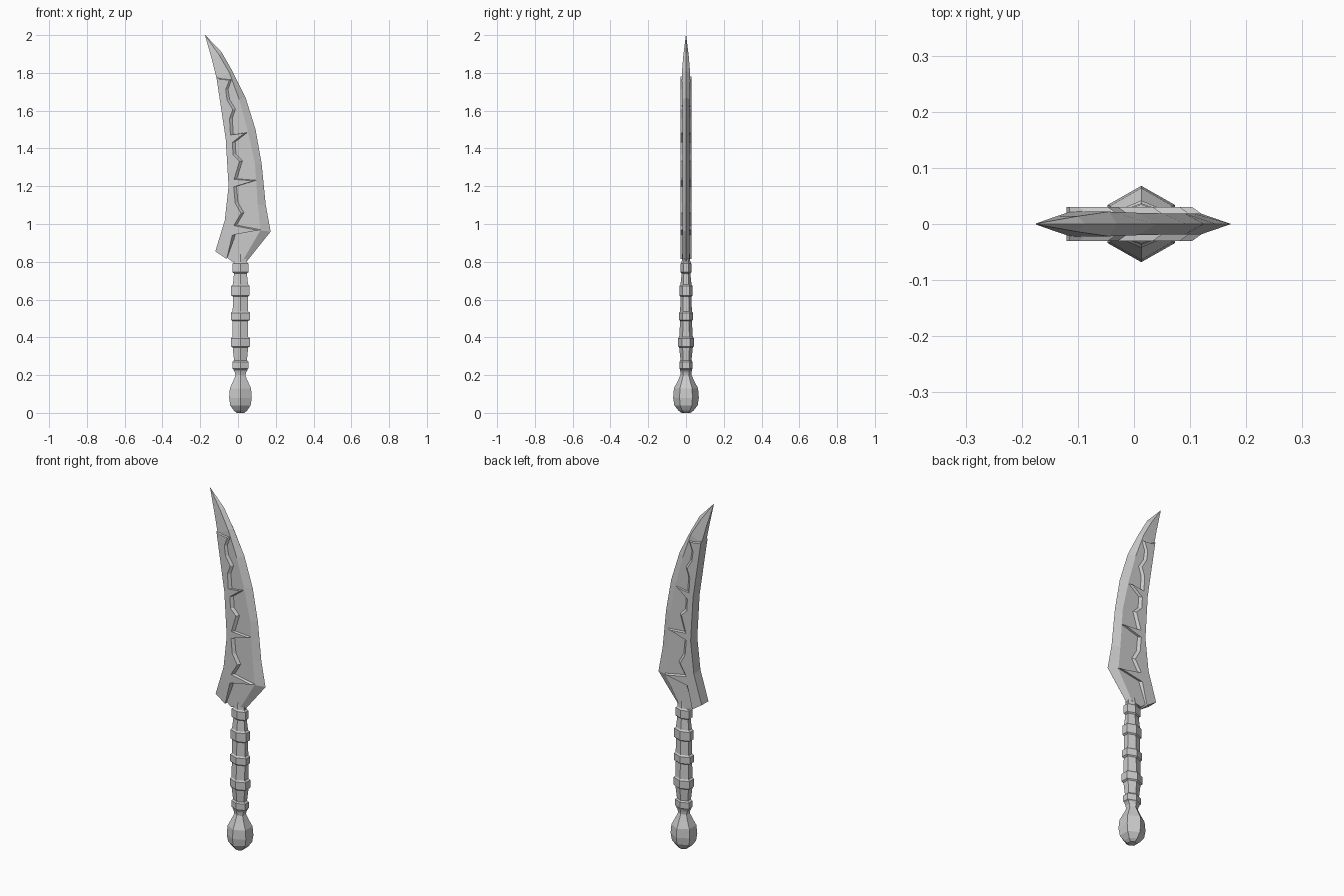
import bpy, bmesh


def loft(name, rings):
    """Skin a list of equal-length closed rings and cap both ends."""
    bm = bmesh.new()
    rows = [[bm.verts.new(p) for p in r] for r in rings]
    n = len(rows[0])
    for a, b in zip(rows, rows[1:]):
        for i in range(n):
            j = (i + 1) % n
            bm.faces.new((a[i], a[j], b[j], b[i]))
    bm.faces.new(rows[0][::-1])
    bm.faces.new(rows[-1])
    bmesh.ops.remove_doubles(bm, verts=bm.verts, dist=0.0005)
    bmesh.ops.recalc_face_normals(bm, faces=bm.faces)
    mesh = bpy.data.meshes.new(name)
    bm.to_mesh(mesh)
    bm.free()
    obj = bpy.data.objects.new(name, mesh)
    bpy.context.collection.objects.link(obj)
    return obj


CX = 0.013  # handle axis


def hex_ring(z, w, r):
    return [(CX + w * sx, r * sy, z) for sx, sy in
            ((0, -1), (1, -.5), (1, .5), (0, 1), (-1, .5), (-1, -.5))]


# pommel: six-sided bulb
loft("pommel", [hex_ring(*p) for p in (
    (0, .02, .024), (.012, .035, .04), (.04, .054, .062), (.08, .06, .068),
    (.13, .056, .064), (.165, .04, .046), (.2, .025, .029))])

# grip: six-sided shaft with raised bands
grip = [(.19, .025, .028), (.215, .03, .03), (.228, .038, .032)]
for z0, z1, w, r in ((.235, .27, .043, .035), (.352, .395, .05, .042),
                     (.492, .53, .05, .037), (.622, .672, .049, .035),
                     (.745, .79, .043, .029)):
    grip += [(z0 - .006, w - .009, r - .006), (z0, w, r),
             (z1, w, r), (z1 + .008, w - .009, r - .006)]
grip.append((.84, .03, .02))
loft("grip", [hex_ring(*p) for p in grip])

# blade: spine x,z / bevel line x,z / cutting edge x,z / half thickness
blade = [
    (-.03, .80, .03, .815, .045, .80, .019),
    (-.105, .86, .118, .965, .173, .96, .019),
    (-.062, 1.02, .105, 1.1, .147, 1.1, .019),
    (-.042, 1.2, .09, 1.32, .125, 1.32, .019),
    (-.057, 1.45, .05, 1.5, .093, 1.5, .019),
    (-.078, 1.62, .006, 1.66, .04, 1.67, .02),
    (-.113, 1.77, -.045, 1.8, -.03, 1.81, .022),
    (-.138, 1.87, -.1, 1.895, -.087, 1.91, .014),
    (-.175, 2.0, -.174, 2.0, -.173, 2.0, .0008)]
loft("blade", [[(sx, -t, sz), (bx, -t, bz), (ex, 0, ez), (bx, t, bz), (sx, t, sz)]
               for sx, sz, bx, bz, ex, ez, t in blade])

# thick spine plate with a jagged, sloping inner border
spine = [(-.115, 1.78), (-.105, 1.715), (-.065, 1.45), (-.05, 1.2),
         (-.07, 1.02), (-.12, .855), (-.06, .815)]
teeth = [(-.012, .945), (.122, .97), (-.005, .995), (.034, 1.06), (.003, 1.115),
         (-.005, 1.2), (.1, 1.232), (-.003, 1.24), (.026, 1.335), (-.008, 1.37),
         (-.012, 1.435), (.052, 1.485), (-.022, 1.475), (-.027, 1.56), (-.01, 1.61),
         (-.04, 1.66), (-.047, 1.715), (-.028, 1.765), (-.08, 1.77)]


def spine_ring(y, inset):
    return ([(x, y, z) for x, z in spine] +
            [(x - inset, y, z - inset * .2) for x, z in teeth])


loft("spine_plate", [spine_ring(-.03, .018), spine_ring(-.017, 0),
                     spine_ring(.017, 0), spine_ring(.03, .018)])
